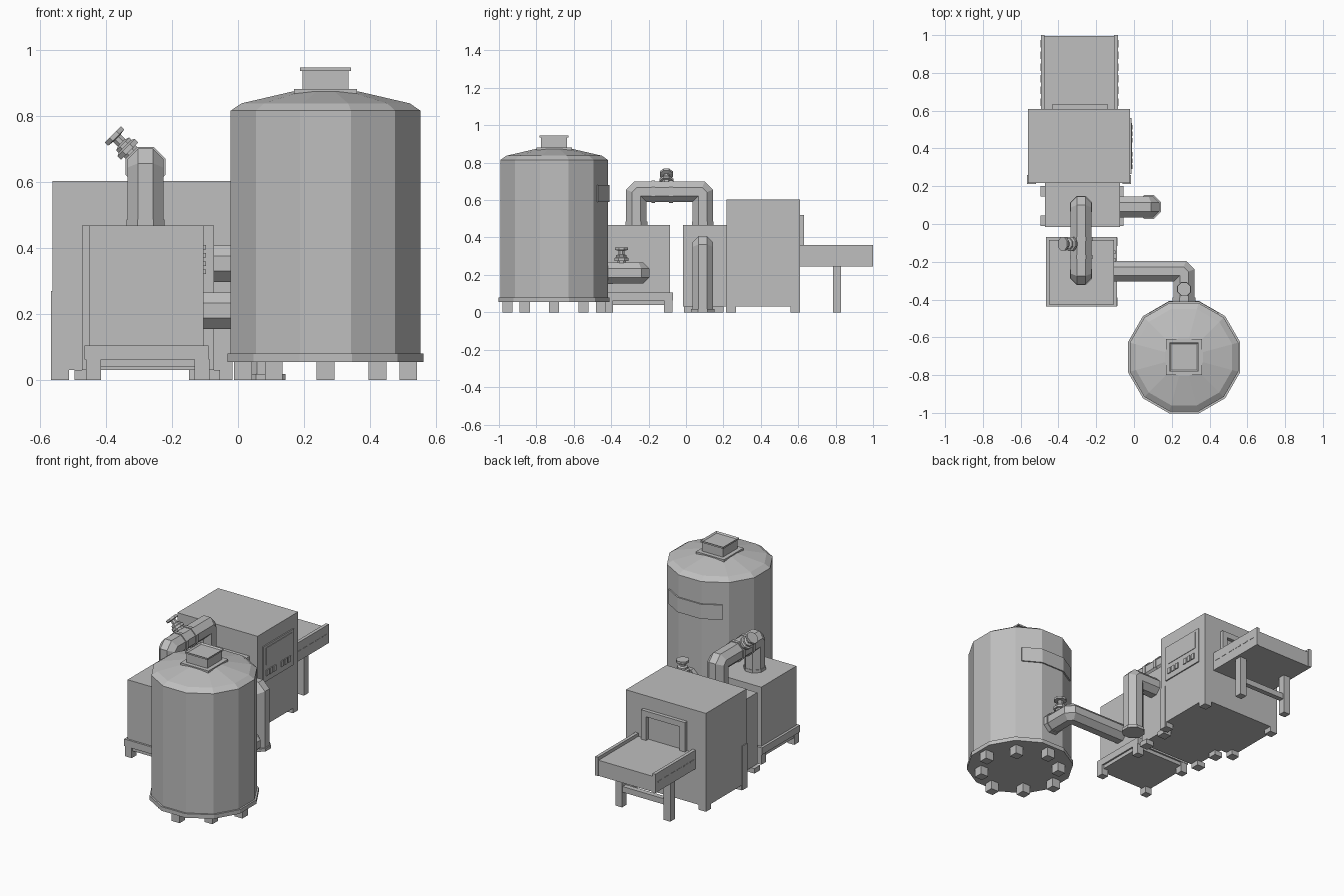
import bpy, bmesh, math
from mathutils import Vector, Matrix

cube = bpy.data.objects.get("Cube")
if cube:
    bpy.data.objects.remove(cube, do_unlink=True)

grey = bpy.data.materials.new("plain_grey")
grey.use_nodes = True
COLOUR = (0.52, 0.52, 0.52, 1)
grey.diffuse_color = COLOUR
grey.node_tree.nodes["Principled BSDF"].inputs["Base Color"].default_value = COLOUR


def finish(name, bm):
    bmesh.ops.recalc_face_normals(bm, faces=bm.faces)
    mesh = bpy.data.meshes.new(name)
    bm.to_mesh(mesh)
    bm.free()
    mesh.materials.append(grey)
    ob = bpy.data.objects.new(name, mesh)
    bpy.context.scene.collection.objects.link(ob)
    return ob


def add_box(bm, x, y, z):
    size = Vector((x[1] - x[0], y[1] - y[0], z[1] - z[0]))
    mid = Vector((sum(x), sum(y), sum(z))) / 2
    return bmesh.ops.create_cube(bm, size=1, matrix=Matrix.Translation(mid) @ Matrix.Diagonal((*size, 1)))


def box(name, x, y, z):
    bm = bmesh.new()
    add_box(bm, x, y, z)
    return finish(name, bm)


def lathe(name, profile, sides, place):
    """Stack of (radius, height) rings, with flats facing the axes."""
    bm = bmesh.new()
    rings = []
    for r, h in profile:
        r /= math.cos(math.pi / sides)
        angles = [(i + 0.5) * math.tau / sides for i in range(sides)]
        rings.append([bm.verts.new((r * math.cos(a), r * math.sin(a), h)) for a in angles])
    skin(bm, rings)
    bm.transform(place)
    return finish(name, bm)


def skin(bm, rings):
    for a, b in zip(rings, rings[1:]):
        for i in range(len(a)):
            j = (i + 1) % len(a)
            bm.faces.new((a[i], a[j], b[j], b[i]))
    bm.faces.new(rings[0][::-1])
    bm.faces.new(rings[-1])


def pipe(name, corners, r=0.055, cut=0.012, sides=8):
    """Octagonal pipe with each corner cut into a two-mitre elbow."""
    pts = [Vector(c) for c in corners]
    path = [pts[0]]
    for a, p, b in zip(pts, pts[1:], pts[2:]):
        path += [p + (a - p).normalized() * cut, p + (b - p).normalized() * cut]
    path.append(pts[-1])
    normal = (pts[1] - pts[0]).cross(pts[2] - pts[1]).normalized()
    bm = bmesh.new()
    rings = []
    for i, p in enumerate(path):
        before = (p - path[i - 1]).normalized() if i else (path[1] - p).normalized()
        after = (path[i + 1] - p).normalized() if i + 1 < len(path) else before
        tangent = (before + after).normalized()
        side = normal.cross(tangent) / tangent.dot(before)
        big = r / math.cos(math.pi / sides)
        ring = []
        for k in range(sides):
            a = (k + 0.5) * math.tau / sides
            ring.append(bm.verts.new(p + big * (math.cos(a) * side + math.sin(a) * normal)))
        rings.append(ring)
    skin(bm, rings)
    return finish(name, bm)


def disc(name, centre, axis, r, depth, sides=8):
    turn = Vector(axis).to_track_quat("Z", "Y").to_matrix().to_4x4()
    return lathe(name, [(r, -depth / 2), (r, depth / 2)], sides, Matrix.Translation(centre) @ turn)


def valve(name, base, axis):
    """Stub, flange, neck and hand wheel along one axis."""
    turn = Vector(axis).to_track_quat("Z", "Y").to_matrix().to_4x4()
    profile = [(0.025, 0), (0.025, 0.025), (0.037, 0.025), (0.037, 0.04), (0.028, 0.045),
               (0.028, 0.055), (0.016, 0.06), (0.016, 0.08), (0.035, 0.083), (0.035, 0.097)]
    return lathe(name, profile, 8, Matrix.Translation(base) @ turn)


def feet(name, x, y, height, size):
    bm = bmesh.new()
    for fx in ((x[0], x[0] + size), (x[1] - size, x[1])):
        for fy in ((y[0], y[0] + size), (y[1] - size, y[1])):
            add_box(bm, fx, fy, (0, height))
    return finish(name, bm)


# Storage tank
TX, TY = 0.265, -0.705
tank_place = Matrix.Translation((TX, TY, 0))
lathe("tank_base_ring", [(0.297, 0.055), (0.297, 0.08)], 12, tank_place)
lathe("tank_body", [(0.287, 0.08), (0.287, 0.815), (0.255, 0.837), (0.1, 0.873)], 12, tank_place)
bm = bmesh.new()
for i in range(8):
    r = 0.222 if i % 2 else 0.25
    x, y = TX + r * math.cos(i * math.pi / 4), TY + r * math.sin(i * math.pi / 4)
    add_box(bm, (x - 0.027, x + 0.027), (y - 0.027, y + 0.027), (0, 0.056))
finish("tank_feet", bm)

# Square hatch with a sunken lid
box("hatch_flange", (TX - 0.095, TX + 0.095), (TY - 0.095, TY + 0.095), (0.865, 0.88))
box("hatch_neck", (TX - 0.07, TX + 0.07), (TY - 0.07, TY + 0.07), (0.88, 0.936))
bm = bmesh.new()
add_box(bm, (TX - 0.077, TX + 0.077), (TY - 0.077, TY + 0.077), (0.935, 0.945))
top = max(bm.faces, key=lambda f: f.calc_center_median().z)
bmesh.ops.inset_region(bm, faces=[top], thickness=0.012)
bmesh.ops.translate(bm, verts=top.verts, vec=(0, 0, -0.008))
finish("hatch_rim", bm)

# Name plate wrapped round the rear of the tank
bm = bmesh.new()
rows = []
for off in (0.28, 0.295):
    corner = off / math.cos(math.pi / 12)
    row = []
    for deg in (52, 75, 105, 128):
        r = corner if deg in (75, 105) else off / math.cos(math.radians(8))
        row.append((TX + r * math.cos(math.radians(deg)), TY + r * math.sin(math.radians(deg))))
    rows.append(row)
outline = rows[0] + rows[1][::-1]
low = [bm.verts.new((x, y, 0.59)) for x, y in outline]
high = [bm.verts.new((x, y, 0.68)) for x, y in outline]
skin(bm, [low, high])
finish("tank_plate", bm)

# Front mixing cabinet
box("mixer_cabinet", (-0.45, -0.105), (-0.425, -0.085), (0.1, 0.467))
box("mixer_base", (-0.465, -0.09), (-0.437, -0.07), (0.062, 0.105))
box("mixer_underplate", (-0.455, -0.1), (-0.425, -0.08), (0.04, 0.065))
feet("mixer_feet", (-0.46, -0.087), (-0.435, -0.072), 0.064, 0.045)
bm = bmesh.new()
for i in range(4):
    for y in (-0.2, -0.16):
        z = 0.32 + i * 0.025
        add_box(bm, (-0.106, -0.097), (y, y + 0.02), (z, z + 0.014))
finish("mixer_buttons", bm)

# Middle cabinet
box("middle_cabinet", (-0.472, -0.073), (-0.015, 0.22), (0.03, 0.467))
feet("middle_feet", (-0.495, -0.055), (-0.01, 0.2), 0.03, 0.055)

# Oven
box("oven_body", (-0.562, -0.02), (0.217, 0.61), (0.03, 0.602))
feet("oven_feet", (-0.562, -0.02), (0.217, 0.61), 0.032, 0.05)
for side, x in (("right", (-0.566, -0.52)), ("left", (-0.062, -0.016))):
    box("oven_corner_post_" + side, x, (0.213, 0.26), (0, 0.27))
box("control_panel", (-0.022, -0.013), (0.265, 0.56), (0.3, 0.52))
box("control_screen", (-0.014, -0.01), (0.29, 0.535), (0.4, 0.505))
bm = bmesh.new()
for i in range(6):
    y = 0.29 + i * 0.034 + (0.04 if i > 2 else 0)
    add_box(bm, (-0.014, -0.007), (y, y + 0.024), (0.335, 0.37))
finish("control_buttons", bm)

# Oven outlet frame
bm = bmesh.new()
for x in ((-0.435, -0.4), (-0.172, -0.137)):
    add_box(bm, x, (0.6, 0.632), (0.3, 0.52))
add_box(bm, (-0.435, -0.137), (0.6, 0.632), (0.485, 0.52))
finish("outlet_frame", bm)

# Conveyor
box("conveyor_bed", (-0.475, -0.1), (0.6, 0.995), (0.245, 0.34))
for side, x in (("right", (-0.493, -0.473)), ("left", (-0.105, -0.085))):
    box("conveyor_rail_" + side, x, (0.61, 1.0), (0.245, 0.36))
for side, x in (("right", (-0.475, -0.43)), ("left", (-0.148, -0.103))):
    box("conveyor_leg_" + side, x, (0.785, 0.83), (0, 0.25))
box("conveyor_crossbar", (-0.44, -0.14), (0.792, 0.823), (0.09, 0.125))
bm = bmesh.new()
for i in range(6):
    y = 0.625 + i * 0.062
    for x in (-0.495, -0.087):
        add_box(bm, (x, x + 0.004), (y, y + 0.04), (0.302, 0.308))
finish("rail_marks", bm)

# Overhead pipe between the cabinets
PX = -0.28
pipe("overhead_pipe", [(PX, -0.265, 0.46), (PX, -0.265, 0.645), (PX, 0.09, 0.645), (PX, 0.09, 0.46)])
for y in (-0.265, 0.09):
    disc("overhead_pipe_foot", (PX, y, 0.475), (0, 0, 1), 0.058, 0.02)
for y in (-0.175, -0.08):
    disc("overhead_pipe_collar", (PX, y, 0.645), (0, 1, 0), 0.06, 0.02)
valve("overhead_valve", (-0.31, -0.105, 0.675), (-1, 0, 1))

# Low pipe from the mixer to the tank
pipe("tank_pipe", [(-0.11, -0.25, 0.21), (TX, -0.25, 0.21), (TX, -0.45, 0.21)])
disc("tank_pipe_collar", (TX, -0.405, 0.21), (0, 1, 0), 0.06, 0.03)
valve("tank_valve", (TX, -0.345, 0.25), (0, 0, 1))

# Drain pipe beside the middle cabinet
pipe("drain_pipe", [(-0.08, 0.09, 0.352), (0.08, 0.09, 0.352), (0.08, 0.09, 0.01)])
disc("drain_flange", (0.08, 0.09, 0.009), (0, 0, 1), 0.063, 0.018)
